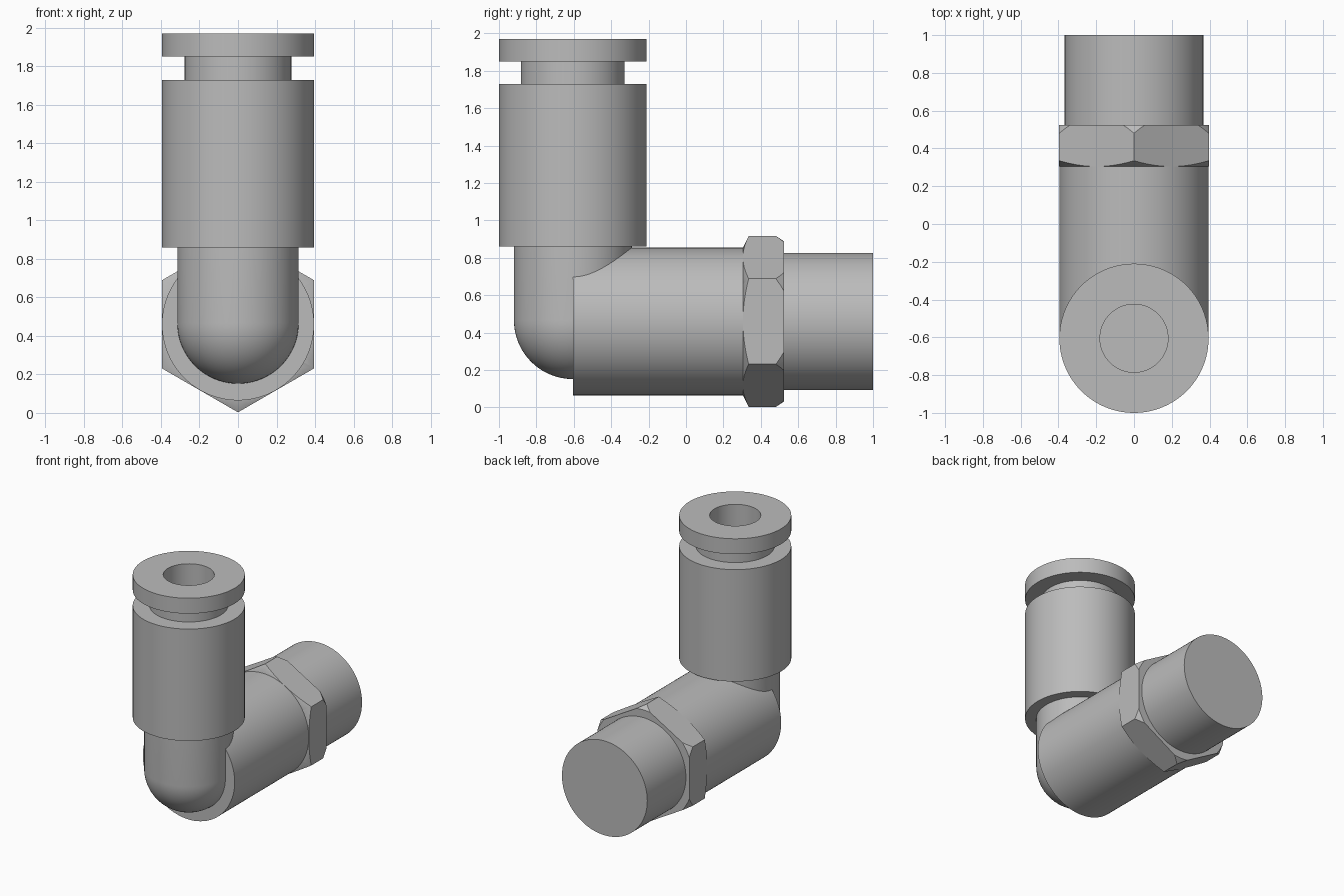
import bpy, bmesh, math
from mathutils import Matrix, Vector

cube = bpy.data.objects.get("Cube")
if cube:
    bpy.data.objects.remove(cube, do_unlink=True)

grey = bpy.data.materials.new("satin grey")
grey.use_nodes = True
grey.diffuse_color = (0.5, 0.5, 0.5, 1)
grey.node_tree.nodes["Principled BSDF"].inputs["Base Color"].default_value = (0.5, 0.5, 0.5, 1)

BEND_Y, BORE_Z = -0.605, 0.46           # axes of the upright and level arms
UPRIGHT = Matrix.Translation((0, BEND_Y, 0))
LEVEL = Matrix.Translation((0, 0, BORE_Z)) @ Matrix.Rotation(-math.pi / 2, 4, "X")


def lathe(name, profile, frame, sides=96):
    """Revolve (radius, height) points about the frame's z axis."""
    bm = bmesh.new()
    verts = [bm.verts.new((0, r, h)) for r, h in profile]
    edges = [bm.edges.new(pair) for pair in zip(verts, verts[1:])]
    bmesh.ops.spin(bm, geom=verts + edges, cent=(0, 0, 0), axis=(0, 0, 1),
                   angle=math.tau, steps=sides, use_merge=False)
    bmesh.ops.remove_doubles(bm, verts=bm.verts, dist=0.0005)
    bmesh.ops.dissolve_degenerate(bm, edges=bm.edges, dist=0.0001)
    bmesh.ops.recalc_face_normals(bm, faces=bm.faces)
    bm.transform(frame)
    mesh = bpy.data.meshes.new(name)
    bm.to_mesh(mesh)
    bm.free()
    mesh.materials.append(grey)
    obj = bpy.data.objects.new(name, mesh)
    bpy.context.collection.objects.link(obj)
    return obj


def activate(obj):
    bpy.ops.object.select_all(action="DESELECT")
    obj.select_set(True)
    bpy.context.view_layer.objects.active = obj


def rod(radius, low, high):
    return [(0, low), (radius, low), (radius, high), (0, high)]


# Upright arm: round-ended elbow, sleeve with blind bore, release collar
R = 0.315
dome = [(R * math.sin(a), 0.467 - R * math.cos(a))
        for a in (math.pi / 2 * i / 24 for i in range(25))]
elbow = lathe("elbow", dome + [(R, 0.87), (0, 0.87)], UPRIGHT)
sleeve = lathe("tube_sleeve", [(0, 0.86), (0.395, 0.86), (0.395, 1.73), (0.18, 1.73),
                               (0.18, 1.0), (0, 1.0)], UPRIGHT)
collar = lathe("release_collar", [(0.18, 1.73), (0.18, 1.97), (0.395, 1.97), (0.395, 1.85),
                                  (0.277, 1.85), (0.277, 1.73)], UPRIGHT)

# Level arm: body, hexagon nut and plain end
body = lathe("body", rod(0.395, BEND_Y, 0.31), LEVEL)
spigot = lathe("end_spigot", rod(0.367, 0.5, 1.0), LEVEL)
nut = lathe("hex_nut", rod(0.457, 0.305, 0.525), LEVEL, sides=6)

# Turn the chamfers on both ends of the nut
cutter = lathe("nut_chamfer_cutter", [(0, 0.295), (0.377, 0.295), (0.477, 0.345),
                                      (0.477, 0.451), (0.417, 0.54), (0, 0.54)], LEVEL)
cutter.hide_render = True
chamfer = nut.modifiers.new("chamfer", "BOOLEAN")
chamfer.operation = "INTERSECT"
chamfer.solver = "EXACT"
chamfer.object = cutter
activate(nut)
bpy.ops.object.modifier_apply(modifier=chamfer.name)
bpy.data.objects.remove(cutter, do_unlink=True)

for part in (elbow, sleeve, collar, body, spigot, nut):
    activate(part)
    bpy.ops.object.shade_smooth_by_angle(angle=math.radians(30))
